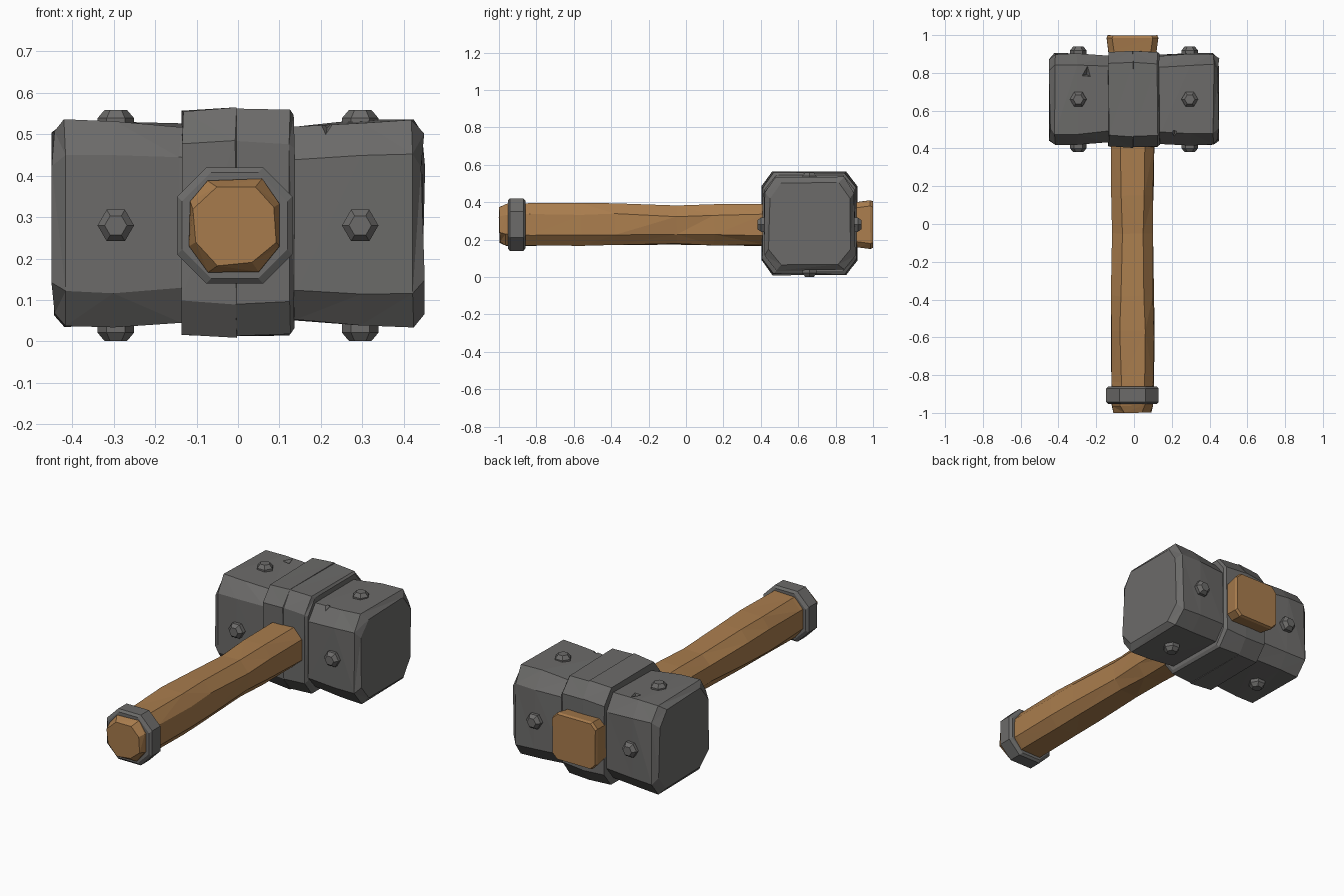
import bpy, bmesh, random
from math import pi
from mathutils import Vector, Matrix

random.seed(4)
cube = bpy.data.objects.get("Cube")
if cube:
    bpy.data.objects.remove(cube)


def material(name, rgb):
    mat = bpy.data.materials.new(name)
    mat.use_nodes = True
    mat.diffuse_color = (*rgb, 1)
    shader = mat.node_tree.nodes["Principled BSDF"]
    shader.inputs["Base Color"].default_value = (*rgb, 1)
    return mat


STONE = material("dark grey stone", (0.15, 0.147, 0.143))
WOOD = material("warm wood", (0.4, 0.205, 0.075))


def finish(bm, name, mat):
    bmesh.ops.recalc_face_normals(bm, faces=bm.faces)
    mesh = bpy.data.meshes.new(name)
    bm.to_mesh(mesh)
    bm.free()
    mesh.materials.append(mat)
    part = bpy.data.objects.new(name, mesh)
    bpy.context.collection.objects.link(part)
    return part


def mirrored(stations):
    """Repeat the stations on the negative side, ordered end to end."""
    return [(-place, grow) for place, grow in reversed(stations)] + stations


def octagon(wide, tall, cut_wide, cut_tall):
    """Outline of a rectangle with its four corners chamfered."""
    outline = []
    for su, sv in ((1, 1), (-1, 1), (-1, -1), (1, -1)):
        pair = [(su * wide, sv * (tall - cut_tall)), (su * (wide - cut_wide), sv * tall)]
        outline += pair if su == sv else reversed(pair)
    return outline


def loft(name, axis, centre, half, chamfer, stations, mat, jitter=0.0):
    """Sweep a chamfered rectangle along an axis; each station is (place, growth)."""
    bm = bmesh.new()
    loops = []
    for place, grow in stations:
        loop = []
        for u, v in octagon(half[0] + grow, half[1] + grow, *chamfer):
            point = Vector((place, u, v) if axis == "x" else (u, place, v))
            wobble = Vector([random.uniform(-jitter, jitter) for _ in point])
            loop.append(bm.verts.new(Vector(centre) + point + wobble))
        loops.append(loop)
    for near, far in zip(loops, loops[1:]):
        for i, corner in enumerate(near):
            bm.faces.new((near[i - 1], corner, far[i], far[i - 1]))
    bm.faces.new(loops[0])
    bm.faces.new(loops[-1])
    # Split the warped quads into crisp hewn facets
    if jitter:
        quads = [face for face in bm.faces if len(face.verts) == 4]
        bmesh.ops.triangulate(bm, faces=quads)
    return finish(bm, name, mat)


def chip(target, location, size):
    """Knock a splinter out of an edge with a hidden, tilted block."""
    bm = bmesh.new()
    bmesh.ops.create_cube(bm, size=size)
    for axis, angle in zip("XYZ", (0.6, 0.7, 0.3)):
        bmesh.ops.rotate(bm, verts=bm.verts, matrix=Matrix.Rotation(angle, 3, axis))
    bmesh.ops.translate(bm, verts=bm.verts, vec=location)
    cutter = finish(bm, "chip_cutter", STONE)
    cutter.hide_render = True
    cutter.hide_set(True)
    cut = target.modifiers.new("chip", "BOOLEAN")
    cut.operation = "DIFFERENCE"
    cut.object = cutter


def rivet(name, location, direction):
    """Hexagonal stud: a straight shank with a tapered cap."""
    bm = bmesh.new()
    turn = Vector(direction).to_track_quat("Z", "Y").to_matrix().to_4x4()
    base = Matrix.Translation(location) @ turn @ Matrix.Rotation(pi / 6, 4, "Z")
    wide, narrow, shank, cap = 0.044, 0.027, 0.05, 0.02
    for top, depth, middle in ((wide, shank, -shank / 2), (narrow, cap, cap / 2)):
        bmesh.ops.create_cone(bm, cap_ends=True, segments=6, radius1=wide, radius2=top,
                              depth=depth, matrix=base @ Matrix.Translation((0, 0, middle)))
    finish(bm, name, STONE)


# Hammer head block with bevelled striking faces
HEAD = Vector((0, 0.66, 0.285))
head = loft("hammer_head", "x", HEAD, (0.242, 0.247), (0.06, 0.08),
            mirrored([(0.14, -0.01), (0.3, 0), (0.42, 0), (0.447, -0.027)]), STONE, 0.005)

# Chips in the upper edges of the head
chip(head, (0.21, 0.445, 0.545), 0.07)
chip(head, (-0.25, 0.8, 0.555), 0.055)

# Centre band wrapped around the head
loft("centre_band", "x", HEAD + Vector((-0.005, 0, 0.002)), (0.25, 0.27), (0.06, 0.08),
     mirrored([(0, 0.006), (0.129, 0), (0.139, -0.012)])[1:], STONE, 0.003)

# Hewn handle, slightly waisted between the pommel and the head
SHAFT = Vector((-0.008, 0, 0.28))
loft("handle", "y", SHAFT, (0.112, 0.11), (0.05, 0.055),
     [(-0.998, -0.016), (-0.96, 0), (-0.84, 0), (-0.56, 0.002), (-0.38, 0),
      (-0.05, -0.008), (0.15, -0.004), (0.42, 0), (0.8, 0)], WOOD, 0.005)

# Flared wooden wedge poking out behind the head
loft("handle_wedge", "y", SHAFT, (0.137, 0.13), (0.03, 0.03),
     [(0.8, -0.02), (0.92, -0.008), (0.985, 0), (0.999, -0.005)], WOOD, 0.001)

# Pommel collar with bevelled rims
loft("pommel_collar", "y", SHAFT + Vector((0, -0.906, 0)), (0.139, 0.14), (0.07, 0.07),
     mirrored([(0.036, 0), (0.047, -0.012)]), STONE)

# Rivets on the four long sides of the head, left and right of the band
SIDES = {"top": (0, 0, 1), "bottom": (0, 0, -1), "front": (0, -1, 0), "back": (0, 1, 0)}
for side, sign in (("left", 1), ("right", -1)):
    for face, direction in SIDES.items():
        spot = HEAD + Vector((sign * 0.295, 0, -0.005)) + Vector(direction) * 0.259
        rivet("rivet_" + face + "_" + side, spot, direction)
